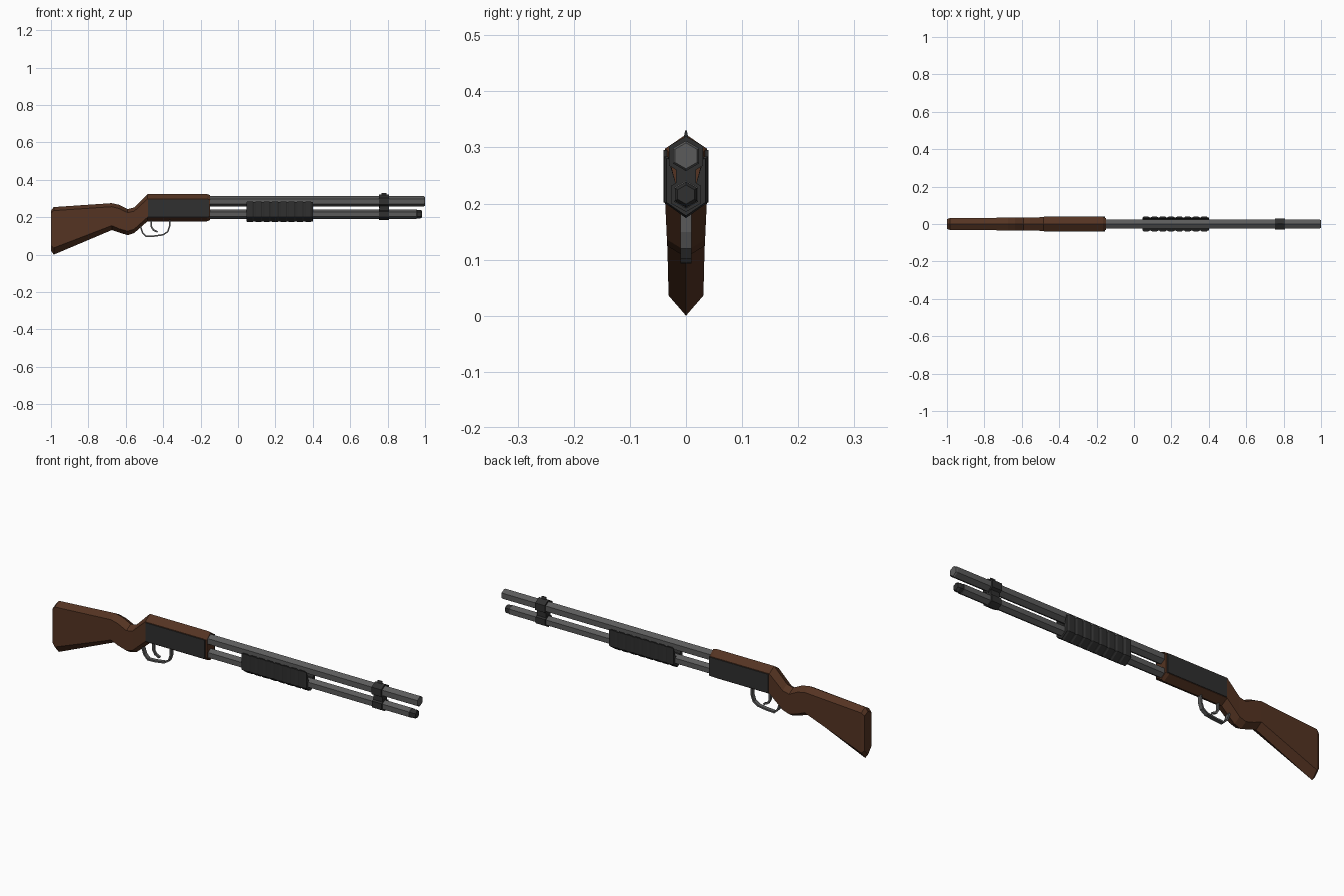
import bpy, bmesh, math
from mathutils import Vector

cube = bpy.data.objects.get("Cube")
if cube:
    bpy.data.objects.remove(cube, do_unlink=True)


def material(name, rgb):
    m = bpy.data.materials.new(name)
    m.use_nodes = True
    m.diffuse_color = (*rgb, 1)
    bsdf = m.node_tree.nodes["Principled BSDF"]
    bsdf.inputs["Base Color"].default_value = (*rgb, 1)
    bsdf.inputs["Roughness"].default_value = 0.7
    return m


WOOD = material("dark walnut", (0.09, 0.034, 0.016))
STEEL = material("grey steel", (0.105, 0.105, 0.105))
BLACK = material("black metal", (0.029, 0.029, 0.029))


def loft(name, rings, mat):
    """Skin a list of equal-length rings of 3D points and cap both ends."""
    bm = bmesh.new()
    loops = [[bm.verts.new(p) for p in ring] for ring in rings]
    n = len(loops[0])
    for a, b in zip(loops, loops[1:]):
        for i in range(n):
            j = (i + 1) % n
            bm.faces.new((a[i], a[j], b[j], b[i]))
    bm.faces.new(loops[0])
    bm.faces.new(loops[-1])
    bmesh.ops.recalc_face_normals(bm, faces=bm.faces)
    mesh = bpy.data.meshes.new(name)
    bm.to_mesh(mesh)
    bm.free()
    mesh.materials.append(mat)
    ob = bpy.data.objects.new(name, mesh)
    bpy.context.collection.objects.link(ob)
    return ob


def hex_rod(name, z, stations, mat):
    """Six-sided rod along x with a ridge on top; stations are (x, radius)."""
    angles = [math.pi / 2 + k * math.pi / 3 for k in range(6)]
    loft(name, [[(x, r * math.cos(a), z + r * math.sin(a)) for a in angles]
                for x, r in stations], mat)


def box(name, x0, x1, y0, y1, z0, z1, mat):
    return loft(name, [[(x, y0, z0), (x, y1, z0), (x, y1, z1), (x, y0, z1)]
                       for x in (x0, x1)], mat)


def ridged(x, w, top, shoulder, hip, bottom):
    """Flat-sided section with a ridge above and below."""
    return [(x, 0, top), (x, w, shoulder), (x, w, hip),
            (x, 0, bottom), (x, -w, hip), (x, -w, shoulder)]


def strip(name, path, width, thick, mat):
    """Flat strip following an (x, z) path."""
    pts = [Vector(p) for p in path]
    rings = []
    for i, p in enumerate(pts):
        t = (pts[min(i + 1, len(pts) - 1)] - pts[max(i - 1, 0)]).normalized()
        n = Vector((-t.y, t.x)) * thick / 2
        rings.append([(p.x + s * n.x, y, p.y + s * n.y)
                      for s, y in ((1, -width), (1, width), (-1, width), (-1, -width))])
    loft(name, rings, mat)


# Wooden stock flowing into the receiver: x, half width, top, shoulder, hip, bottom
stock = [
    (-1.0, 0.026, 0.235, 0.222, 0.05, 0.02),
    (-0.985, 0.031, 0.254, 0.235, 0.036, 0.0),
    (-0.675, 0.034, 0.275, 0.256, 0.155, 0.131),
    (-0.635, 0.034, 0.266, 0.246, 0.138, 0.118),
    (-0.59, 0.034, 0.243, 0.224, 0.125, 0.104),
    (-0.555, 0.034, 0.252, 0.232, 0.136, 0.115),
    (-0.484, 0.037, 0.323, 0.298, 0.2, 0.178),
    (-0.165, 0.037, 0.323, 0.298, 0.2, 0.178),
    (-0.15, 0.031, 0.318, 0.292, 0.206, 0.184),
]
loft("stock_and_receiver", [ridged(*s) for s in stock], WOOD)

# Black receiver side plates
for side, label in ((1, "left"), (-1, "right")):
    y0, y1 = sorted((side * 0.034, side * 0.04))
    box(f"receiver_plate_{label}", -0.48, -0.155, y0, y1, 0.202, 0.295, BLACK)

# Barrel, magazine tube and its cap
BARREL_Z, TUBE_Z = 0.285, 0.216
hex_rod("barrel", BARREL_Z, [(-0.17, 0.027), (0.994, 0.027), (1.0, 0.023)], STEEL)
hex_rod("magazine_tube", TUBE_Z, [(-0.17, 0.025), (0.955, 0.025), (0.96, 0.02)], STEEL)
hex_rod("magazine_cap", TUBE_Z, [(0.95, 0.023), (0.975, 0.023), (0.985, 0.017)], BLACK)


# Ribbed pump grip: an open trough around the tube, ridged along the bottom
def trough(x, d):
    outer = [(0.039 - d, 0.284 - d), (0.039 - d, 0.202), (0, 0.174 + d)]
    inner = [(0, 0.235), (0.018, 0.235), (0.031, 0.284 - d)]
    right = [(-y, z) for y, z in reversed(outer[:2])]
    left_in = [(-y, z) for y, z in reversed(inner[1:])]
    return [(x, y, z) for y, z in outer + right + left_in + inner]


rings, ribs, start, end = [], 8, 0.045, 0.4
pitch = (end - start) / ribs
for k in range(ribs):
    x = start + k * pitch
    for f, d in ((0, 0.004), (0.15, 0), (0.75, 0), (0.9, 0.004)):
        rings.append(trough(x + f * pitch, d))
rings.append(trough(end, 0.004))
loft("pump_grip", rings, BLACK)

# Front band joining barrel and tube, with the sight
hex_rod("barrel_band", BARREL_Z, [(0.755, 0.035), (0.808, 0.035)], BLACK)
hex_rod("tube_band", TUBE_Z, [(0.755, 0.031), (0.808, 0.031)], BLACK)
box("band_web", 0.757, 0.806, -0.018, 0.018, 0.23, 0.27, BLACK)
loft("front_sight", [[(x, -0.005, 0.312), (x, 0.005, 0.312), (x, 0.0015, 0.33), (x, -0.0015, 0.33)]
                     for x in (0.768, 0.793)], BLACK)

# Trigger and guard
strip("trigger_guard", [(-0.525, 0.16), (-0.51, 0.117), (-0.49, 0.097), (-0.45, 0.099),
                        (-0.4, 0.106), (-0.376, 0.122), (-0.366, 0.15), (-0.364, 0.19)],
      0.01, 0.008, STEEL)
strip("trigger", [(-0.463, 0.19), (-0.463, 0.15), (-0.453, 0.132), (-0.43, 0.121)],
      0.006, 0.009, STEEL)
